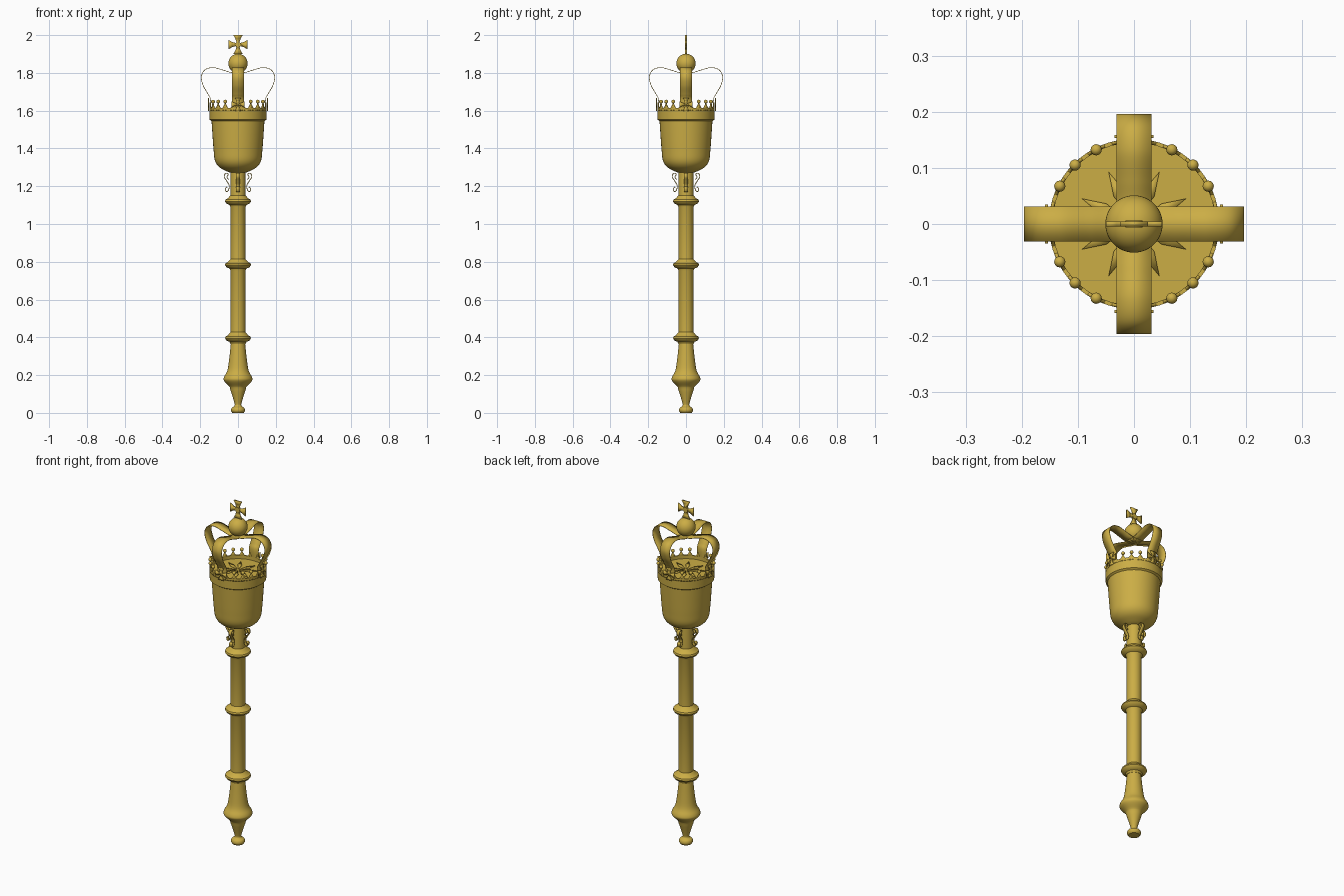
import bpy, bmesh
from math import sin, cos, pi, radians
from mathutils import Vector, Matrix

if "Cube" in bpy.data.objects:
    bpy.data.objects.remove(bpy.data.objects["Cube"])

GOLD = (0.60, 0.42, 0.06, 1)
gold = bpy.data.materials.new("antique gold")
gold.use_nodes = True
gold.diffuse_color = GOLD
gold.node_tree.nodes["Principled BSDF"].inputs["Base Color"].default_value = GOLD
parts = []


def finish(name, bm, thickness=0, turn=0):
    """Turn a bmesh into a named gold object, optionally thickened and turned about z."""
    bmesh.ops.recalc_face_normals(bm, faces=bm.faces)
    mesh = bpy.data.meshes.new(name)
    bm.to_mesh(mesh)
    bm.free()
    mesh.materials.append(gold)
    ob = bpy.data.objects.new(name, mesh)
    ob.rotation_euler.z = turn
    bpy.context.collection.objects.link(ob)
    if thickness:
        mod = ob.modifiers.new("thickness", "SOLIDIFY")
        mod.thickness, mod.offset = thickness, 0
    parts.append(ob)
    return ob


def lathe(name, profile, sides=64):
    bm = bmesh.new()
    verts = [bm.verts.new((r, 0, z)) for r, z in profile]
    edges = [bm.edges.new(pair) for pair in zip(verts, verts[1:])]
    bmesh.ops.spin(bm, geom=verts + edges, axis=(0, 0, 1), cent=(0, 0, 0),
                   angle=2 * pi, steps=sides)
    bmesh.ops.remove_doubles(bm, verts=bm.verts, dist=0.0002)
    return finish(name, bm)


def smooth_path(points, steps=8):
    """Catmull-Rom curve through the points."""
    p = [Vector(q) for q in points]
    p = [2 * p[0] - p[1]] + p + [2 * p[-1] - p[-2]]
    out = []
    for a, b, c, d in zip(p, p[1:], p[2:], p[3:]):
        for i in range(steps):
            t = i / steps
            out.append(0.5 * (2 * b + (c - a) * t + (2 * a - 5 * b + 4 * c - d) * t ** 2
                              + (3 * b - a - 3 * c + d) * t ** 3))
    return out + [p[-2]]


def ribbon(name, points, half_width, thickness, turn):
    bm = bmesh.new()
    rows = [[bm.verts.new((q.x, s * half_width, q.y)) for s in (-1, 1)]
            for q in smooth_path(points)]
    for a, b in zip(rows, rows[1:]):
        bm.faces.new((a[0], a[1], b[1], b[0]))
    return finish(name, bm, thickness, turn)


def ball(name, centre, radius, segments):
    bm = bmesh.new()
    bmesh.ops.create_uvsphere(bm, u_segments=segments, v_segments=segments // 2, radius=radius,
                              matrix=Matrix.Translation(centre))
    return finish(name, bm)


def flared_cross(name, y, z, size, thickness, turn=0):
    """Upright cross with arms that widen outward, facing -y."""
    bm = bmesh.new()
    arm = [(0.14, 0.14), (0.24, 0.17), (0.62, 0.27), (1, 0.5),
           (1, -0.5), (0.62, -0.27), (0.24, -0.17)]
    ring = []
    for k in range(4):
        c, s = cos(-k * pi / 2), sin(-k * pi / 2)
        for u, v in arm:
            ring.append(bm.verts.new((size * (u * c - v * s), y, z + size * (u * s + v * c))))
    bm.faces.new(ring)
    return finish(name, bm, thickness, turn)


# Turned foot, grip and staff
foot = smooth_path([(0.030, 0), (0.037, 0.012), (0.033, 0.027), (0.018, 0.038), (0.021, 0.06),
                    (0.041, 0.125)], 4)
grip = smooth_path([(0.046, 0.14), (0.074, 0.17), (0.074, 0.19), (0.056, 0.225),
                    (0.046, 0.29), (0.038, 0.365)], 4)
staff = [(0, 0)] + [tuple(q) for q in foot + [Vector((0.043, 0.135))] + grip]
for z in (0.395, 0.783, 1.12):  # raised collars
    staff += [(0.04, z - 0.03), (0.045, z - 0.019), (0.062, z - 0.011), (0.069, z),
              (0.066, z + 0.009), (0.054, z + 0.016), (0.044, z + 0.027), (0.039, z + 0.032)]
lathe("staff", staff + [(0.039, 1.28), (0, 1.28)])

# Bowl with rim band and recessed lid
bowl = smooth_path([(0.034, 1.27), (0.062, 1.28), (0.10, 1.302), (0.122, 1.335), (0.129, 1.39),
                    (0.135, 1.47), (0.140, 1.545)], 5)
lathe("bowl", [(0, 1.27)] + [tuple(q) for q in bowl] +
      [(0.150, 1.552), (0.152, 1.615), (0.145, 1.615), (0.145, 1.595), (0, 1.595)])

# Pointed cresting around the rim, twenty points with concave sides
bm = bmesh.new()
steps = 200
rows = []
for i in range(steps):
    a = 2 * pi * i / steps
    rise = abs(((i + 5) % 10) - 5) / 5
    a += radians(9)
    rows.append([bm.verts.new((0.1485 * cos(a), 0.1485 * sin(a), z))
                 for z in (1.60, 1.612 + 0.03 * (1 - rise) ** 2)])
for a, b in zip(rows, rows[1:] + rows[:1]):
    bm.faces.new((a[0], b[0], b[1], a[1]))
finish("cresting", bm, 0.006)

# Pearls on the cresting, three between each pair of arches
for quarter in range(4):
    for angle in (27, 45, 63):
        a = radians(angle + 90 * quarter)
        ball("cresting_pearl", (0.1485 * cos(a), 0.1485 * sin(a), 1.648), 0.010, 16)

# Leaves lying on the lid
for k in range(4):
    for angle in (26, 64):
        bm = bmesh.new()
        bm.faces.new([bm.verts.new((r, w, 1.597)) for r, w in
                      ((0.01, 0), (0.06, -0.011), (0.103, 0), (0.06, 0.011))])
        finish("lid_leaf", bm, 0.004, radians(angle) + k * pi / 2)

# Four crown arches, rim crosses and scroll brackets
arch = [(0.147, 1.60), (0.146, 1.66), (0.160, 1.69), (0.185, 1.735), (0.194, 1.78),
        (0.175, 1.816), (0.132, 1.828), (0.08, 1.815), (0.04, 1.803), (0, 1.80)]
scroll = [(0.050, 1.236), (0.058, 1.248), (0.052, 1.264), (0.066, 1.268), (0.073, 1.25),
          (0.060, 1.228), (0.047, 1.205), (0.050, 1.18), (0.062, 1.172), (0.067, 1.188),
          (0.058, 1.196)]
for k in range(4):
    turn = k * pi / 2
    ribbon("crown_arch", arch, 0.031, 0.003, turn)
    ribbon("scroll_bracket", scroll, 0.010, 0.004, turn)
    flared_cross("rim_cross", -0.156, 1.633, 0.035, 0.006, turn)

# Orb and finial cross
ball("orb", (0, 0, 1.85), 0.051, 48)
flared_cross("finial_cross", 0, 1.95, 0.05, 0.009)
bm = bmesh.new()
bmesh.ops.create_cone(bm, cap_ends=True, segments=24, radius1=0.015, radius2=0.015, depth=0.013,
                      matrix=Matrix.Translation((0, 0, 1.95)) @ Matrix.Rotation(pi / 2, 4, "X"))
finish("finial_boss", bm)

# Smooth shading with crisp edges
bpy.ops.object.select_all(action="DESELECT")
for ob in parts:
    ob.select_set(True)
bpy.context.view_layer.objects.active = parts[0]
bpy.ops.object.shade_smooth_by_angle(angle=radians(35))
